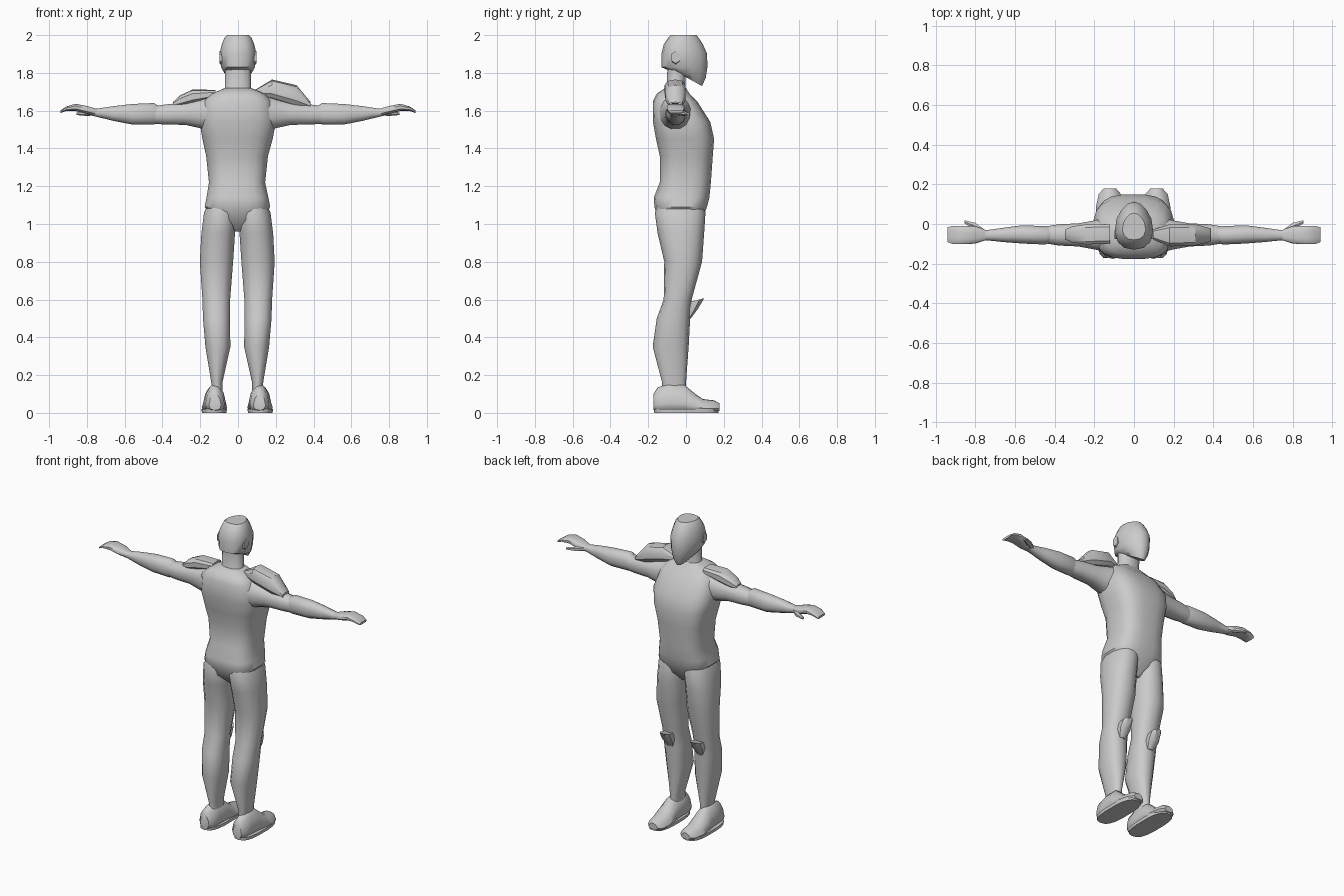
import bpy, bmesh, math
from mathutils import Vector

grey = bpy.data.materials.new("light grey")
grey.diffuse_color = (0.6, 0.6, 0.6, 1)


def loft(name, axis, rings, sides=16, power=2.3, taper=0.0, side=1, dx=0.0, angle=40):
    """Skin closed rings (t, u0, u1, v0, v1, tilt) along an axis.
    z: u=x v=y | x: u=y v=z | y: u=x v=z"""
    bm = bmesh.new()
    loops = []
    for t, u0, u1, v0, v1, *tilt in rings:
        loop = []
        for i in range(sides):
            a = 2 * math.pi * (i + 0.5) / sides
            c, s = math.cos(a), math.sin(a)
            c = math.copysign(abs(c) ** (2 / power), c)
            s = math.copysign(abs(s) ** (2 / power), s)
            c *= 1 - taper * max(0, s)
            u = (u0 + u1) / 2 + c * (u1 - u0) / 2
            v = (v0 + v1) / 2 + s * (v1 - v0) / 2
            w = t + (tilt[0] * s if tilt else 0)
            p = {"z": (u, v, w), "x": (w, u, v), "y": (u, w, v)}[axis]
            loop.append(bm.verts.new((p[0] * side + dx, p[1], p[2])))
        loops.append(loop)
    for a, b in zip(loops, loops[1:]):
        for i in range(sides):
            j = (i + 1) % sides
            bm.faces.new((a[i], a[j], b[j], b[i]))
    bm.faces.new(loops[0])
    bm.faces.new(loops[-1])
    bmesh.ops.recalc_face_normals(bm, faces=bm.faces[:])
    me = bpy.data.meshes.new(name)
    bm.to_mesh(me)
    bm.free()
    me.materials.append(grey)
    ob = bpy.data.objects.new(name, me)
    bpy.context.collection.objects.link(ob)
    bpy.ops.object.select_all(action="DESELECT")
    ob.select_set(True)
    bpy.context.view_layer.objects.active = ob
    bpy.ops.object.shade_smooth_by_angle(angle=math.radians(angle))
    return ob


# Torso from crotch to collar
loft("torso", "z", [
    (0.96, -0.03, 0.03, -0.08, 0.03),
    (1.02, -0.12, 0.12, -0.145, 0.085),
    (1.09, -0.178, 0.172, -0.168, 0.112),
    (1.14, -0.168, 0.162, -0.172, 0.125),
    (1.22, -0.155, 0.145, -0.14, 0.133),
    (1.36, -0.17, 0.16, -0.14, 0.143),
    (1.45, -0.19, 0.185, -0.16, 0.15),
    (1.54, -0.205, 0.202, -0.176, 0.13),
    (1.65, -0.185, 0.18, -0.177, 0.06),
    (1.69, -0.14, 0.14, -0.155, 0.02),
    (1.72, -0.07, 0.07, -0.11, 0.0),
], sides=20, power=3)

# Neck and head
loft("neck", "z", [
    (1.66, -0.10, 0.10, -0.13, 0.01),
    (1.72, -0.07, 0.07, -0.105, 0.0),
    (1.82, -0.07, 0.07, -0.10, 0.0),
], sides=12)
loft("head", "z", [
    (1.765, -0.045, 0.045, -0.04, 0.085, -0.035),
    (1.795, -0.075, 0.075, -0.095, 0.105, -0.02),
    (1.83, -0.092, 0.092, -0.13, 0.113),
    (1.90, -0.10, 0.10, -0.13, 0.112),
    (1.95, -0.088, 0.088, -0.118, 0.09),
    (1.985, -0.074, 0.074, -0.095, 0.068),
    (2.0, -0.06, 0.06, -0.08, 0.055),
], sides=14, power=2.4, taper=0.35)

# Shoulder pads, the one on +x larger
loft("large_shoulder_pad", "x", [
    (0.09, -0.075, -0.03, 1.685, 1.71),
    (0.18, -0.115, 0.0, 1.66, 1.765),
    (0.31, -0.11, 0.0, 1.62, 1.735),
    (0.385, -0.09, -0.02, 1.615, 1.645),
], sides=10, power=2.8, angle=35)
loft("small_shoulder_pad", "x", [
    (0.12, -0.10, 0.0, 1.665, 1.71),
    (0.24, -0.105, 0.0, 1.635, 1.712),
    (0.31, -0.095, -0.01, 1.62, 1.68),
    (0.345, -0.08, -0.025, 1.625, 1.645),
], sides=10, power=2.8, side=-1, angle=35)

for side, label in ((1, "right"), (-1, "left")):
    # Ear
    loft(label + "_ear", "x", [
        (0.08, -0.075, -0.03, 1.84, 1.91),
        (0.098, -0.08, -0.03, 1.85, 1.915),
    ], sides=6, side=side)
    # Arm, upper arm overlapping the elbow
    loft(label + "_upper_arm", "x", [
        (0.12, -0.15, 0.04, 1.48, 1.69),
        (0.20, -0.13, 0.02, 1.505, 1.665),
        (0.28, -0.115, 0.005, 1.523, 1.645),
        (0.38, -0.11, 0.0, 1.525, 1.635),
        (0.47, -0.095, -0.015, 1.53, 1.622),
    ], sides=12, side=side)
    loft(label + "_forearm", "x", [
        (0.41, -0.085, -0.02, 1.54, 1.62),
        (0.445, -0.105, -0.01, 1.525, 1.642),
        (0.56, -0.10, -0.005, 1.525, 1.637),
        (0.66, -0.092, -0.018, 1.545, 1.625),
        (0.74, -0.083, -0.03, 1.565, 1.612),
        (0.77, -0.085, -0.025, 1.572, 1.61),
    ], sides=12, side=side)
    # Hand arched downward at the fingertips, with thumb
    loft(label + "_hand", "x", [
        (0.74, -0.08, -0.032, 1.57, 1.608),
        (0.80, -0.10, -0.01, 1.582, 1.625),
        (0.86, -0.103, -0.01, 1.598, 1.637),
        (0.91, -0.103, -0.008, 1.598, 1.622),
        (0.94, -0.092, -0.015, 1.587, 1.602),
    ], sides=12, power=2.8, side=side)
    loft(label + "_thumb", "x", [
        (0.755, -0.055, -0.025, 1.575, 1.605),
        (0.80, -0.03, 0.008, 1.572, 1.60),
        (0.855, 0.002, 0.02, 1.577, 1.59),
    ], sides=6, side=side)
    # Leg
    loft(label + "_leg", "z", [
        (0.11, 0.078, 0.135, -0.13, 0.0),
        (0.16, 0.078, 0.138, -0.126, 0.0),
        (0.35, 0.035, 0.17, -0.176, 0.014),
        (0.50, 0.037, 0.183, -0.155, 0.022),
        (0.60, 0.036, 0.186, -0.118, 0.03),
        (0.80, 0.02, 0.2, -0.115, 0.085),
        (0.95, 0.01, 0.192, -0.15, 0.096),
        (1.06, 0.0, 0.178, -0.165, 0.103),
        (1.12, 0.02, 0.15, -0.14, 0.08),
    ], sides=14, side=side, dx=-0.004)
    # Flared knee guard
    loft(label + "_knee_guard", "z", [
        (0.50, 0.085, 0.13, 0.0, 0.026),
        (0.55, 0.07, 0.15, 0.0, 0.065),
        (0.595, 0.075, 0.145, 0.0, 0.10, 0.013),
    ], sides=8, side=side, dx=-0.004)
    # Foot: sole plan rising to the instep, then the ankle
    loft(label + "_foot", "y", [
        (-0.172, 0.085, 0.15, 0.015, 0.10),
        (-0.15, 0.066, 0.17, 0.005, 0.135),
        (-0.09, 0.06, 0.175, 0.003, 0.155),
        (-0.01, 0.058, 0.182, 0.003, 0.15),
        (0.05, 0.054, 0.188, 0.002, 0.10),
        (0.09, 0.054, 0.188, 0.002, 0.073),
        (0.15, 0.06, 0.175, 0.002, 0.066),
        (0.178, 0.085, 0.15, 0.01, 0.05),
    ], sides=14, power=3, taper=0.55, side=side, dx=-0.004)
    # Flat sole
    loft(label + "_sole", "z", [
        (0.0, 0.056, 0.188, -0.168, 0.172),
        (0.02, 0.054, 0.19, -0.17, 0.175),
    ], sides=18, power=2.8, side=side, dx=-0.004)
